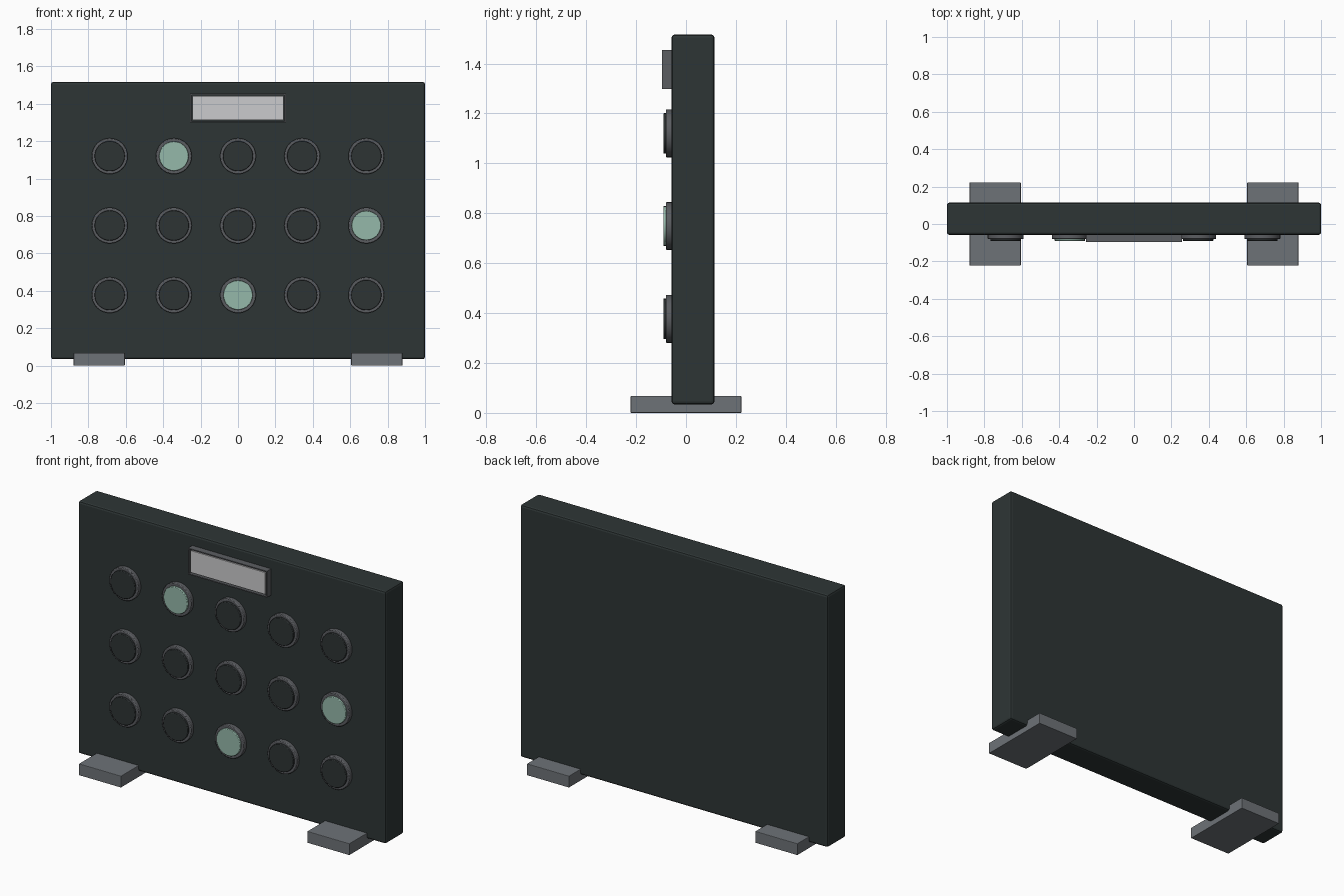
import bpy, bmesh, math
from mathutils import Matrix

if "Cube" in bpy.data.objects:
    bpy.data.objects.remove(bpy.data.objects["Cube"])


def material(name, rgb):
    m = bpy.data.materials.new(name)
    m.diffuse_color = (*rgb, 1)
    m.use_nodes = True
    m.node_tree.nodes["Principled BSDF"].inputs["Base Color"].default_value = m.diffuse_color
    return m


PANEL = material("dark green grey", (0.027, 0.036, 0.036))
CAP = material("charcoal", (0.027, 0.033, 0.034))
RING = material("mid grey", (0.105, 0.11, 0.12))
FOOT = material("foot grey", (0.155, 0.17, 0.185))
SCREEN = material("pale grey", (0.60, 0.60, 0.61))
LIT = material("soft green", (0.30, 0.48, 0.40))


def finish(bm, name, mat, bevel=0.0, segments=2, smooth=False):
    me = bpy.data.meshes.new(name)
    bm.to_mesh(me)
    bm.free()
    ob = bpy.data.objects.new(name, me)
    bpy.context.collection.objects.link(ob)
    me.materials.append(mat)
    if bevel:
        mod = ob.modifiers.new("edge", "BEVEL")
        mod.width, mod.segments = bevel, segments
        mod.limit_method = "ANGLE"
    if smooth:
        bpy.ops.object.select_all(action="DESELECT")
        ob.select_set(True)
        bpy.context.view_layer.objects.active = ob
        bpy.ops.object.shade_smooth_by_angle(angle=math.radians(35))
    return ob


def box(name, lo, hi, mat, bevel=0.0):
    bm = bmesh.new()
    bmesh.ops.create_cube(bm, size=1)
    for v in bm.verts:
        v.co = [l + (c + 0.5) * (h - l) for c, l, h in zip(v.co, lo, hi)]
    return finish(bm, name, mat, bevel)


def disc(name, x, z, r, y_back, y_front, mat, bevel):
    bm = bmesh.new()
    place = Matrix.Translation((x, (y_back + y_front) / 2, z)) @ Matrix.Rotation(math.pi / 2, 4, "X")
    bmesh.ops.create_cone(bm, cap_ends=True, segments=32, radius1=r, radius2=r,
                          depth=abs(y_back - y_front), matrix=place)
    return finish(bm, name, mat, bevel, 2, True)


# Upright panel
box("panel", (-1, -0.058, 0.034), (1, 0.114, 1.516), PANEL, 0.012)

# Two feet
for side, s in (("left", -1), ("right", 1)):
    a, b = sorted((s * 0.605, s * 0.879))
    box(f"{side}_foot", (a, -0.222, 0), (b, 0.222, 0.068), FOOT, 0.003)

# Display: dark backing, raised rim and recessed pale screen
box("display_backing", (-0.253, -0.078, 1.301), (0.253, -0.05, 1.452), CAP)
bm = bmesh.new()
bmesh.ops.create_grid(bm, x_segments=1, y_segments=1, size=0.5,
                      matrix=Matrix.Rotation(math.pi / 2, 4, "X"))
for v in bm.verts:
    v.co = (v.co.x * 0.512, -0.097, 1.3765 + v.co.z * 0.155)
bmesh.ops.inset_region(bm, faces=bm.faces[:], thickness=0.009, use_boundary=True)
inner = [f for f in bm.faces if all(abs(v.co.x) < 0.25 for v in f.verts)]
bmesh.ops.delete(bm, geom=inner, context="FACES")
made = bmesh.ops.extrude_face_region(bm, geom=bm.faces[:])["geom"]
bmesh.ops.translate(bm, vec=(0, 0.04, 0),
                    verts=[g for g in made if isinstance(g, bmesh.types.BMVert)])
bmesh.ops.recalc_face_normals(bm, faces=bm.faces[:])
finish(bm, "display_rim", RING)
box("display_screen", (-0.242, -0.093, 1.313), (0.242, -0.07, 1.441), SCREEN)

# Grid of round buttons, three of them lit
lit = {(0, 1), (1, 4), (2, 2)}
for row, z in enumerate((1.12, 0.749, 0.377)):
    for col in range(5):
        x = (col - 2) * 0.343
        on = (row, col) in lit
        tag = f"{row + 1}_{col + 1}"
        disc(f"button_ring_{tag}", x, z, 0.096, -0.05, -0.081, RING, 0.004)
        disc(f"button_cap_{tag}", x, z, 0.079 if on else 0.081, -0.07, -0.091,
             LIT if on else CAP, 0.003)
